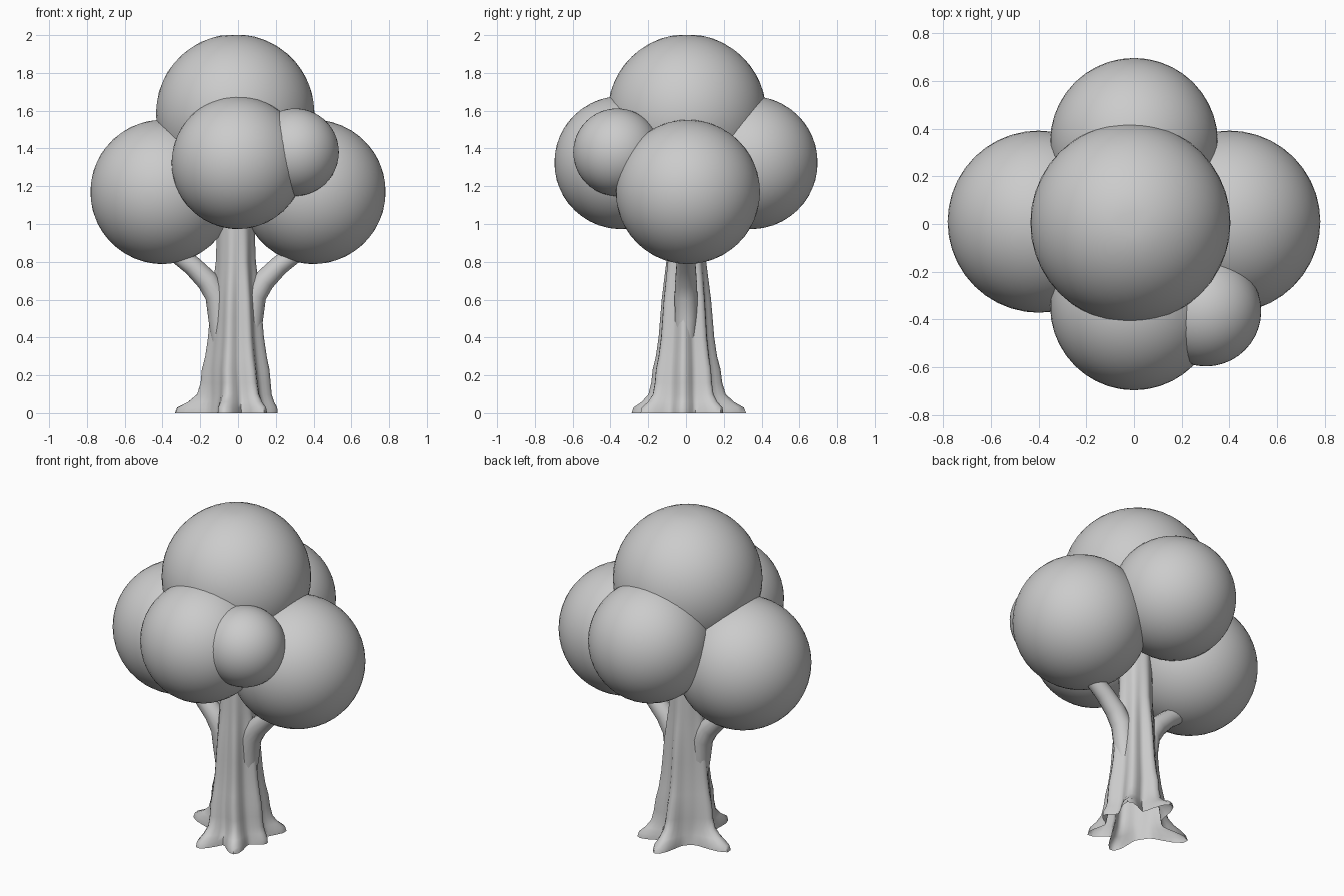
import bpy, bmesh, math
from mathutils import Vector

if "Cube" in bpy.data.objects:
    bpy.data.objects.remove(bpy.data.objects["Cube"])

grey = bpy.data.materials.new("light_grey")
grey.diffuse_color = (0.6, 0.6, 0.6, 1)
grey.use_nodes = True
grey.node_tree.nodes["Principled BSDF"].inputs["Base Color"].default_value = grey.diffuse_color


def finish(name, bm, angle=60):
    bmesh.ops.recalc_face_normals(bm, faces=bm.faces)
    me = bpy.data.meshes.new(name)
    bm.to_mesh(me)
    bm.free()
    me.materials.append(grey)
    ob = bpy.data.objects.new(name, me)
    bpy.context.collection.objects.link(ob)
    bpy.ops.object.select_all(action='DESELECT')
    ob.select_set(True)
    bpy.context.view_layer.objects.active = ob
    bpy.ops.object.shade_smooth_by_angle(angle=math.radians(angle))
    return ob


def loft(name, rings, cap_top=True):
    bm = bmesh.new()
    vs = [[bm.verts.new(p) for p in ring] for ring in rings]
    n = len(vs[0])
    for a, b in zip(vs, vs[1:]):
        for i in range(n):
            j = (i + 1) % n
            bm.faces.new((a[i], a[j], b[j], b[i]))
    if cap_top:
        bm.faces.new(vs[-1])
    return finish(name, bm)


def lerp(table, z):
    for (z0, v0), (z1, v1) in zip(table, table[1:]):
        if z <= z1:
            return v0 + (v1 - v0) * (z - z0) / (z1 - z0)
    return table[-1][1]


# foliage balls: name, centre, radius
balls = [
    ("foliage_top", (-0.015, 0.005, 1.585), 0.42),
    ("foliage_left", (-0.40, 0.01, 1.17), 0.382),
    ("foliage_right", (0.40, 0.01, 1.17), 0.382),
    ("foliage_front", (0, -0.345, 1.325), 0.352),
    ("foliage_back", (0, 0.345, 1.325), 0.352),
    ("foliage_small", (0.302, -0.365, 1.38), 0.232),
]
for name, c, r in balls:
    bm = bmesh.new()
    bmesh.ops.create_icosphere(bm, subdivisions=4, radius=r)
    bmesh.ops.translate(bm, verts=bm.verts, vec=c)
    # keep the crown at exactly two units
    for v in bm.verts:
        v.co.z = min(v.co.z, 2.0)
    finish(name, bm)

# fluted trunk flaring into uneven roots, open underneath
roots = [(-0.34, 0.06), (-0.08, -0.29), (0.14, -0.24),
         (0.21, -0.02), (0.20, 0.19), (-0.01, 0.32)]
core = [(0, .155), (.1, .14), (.2, .135), (.4, .115), (.6, .105), (.8, .095), (1.25, .09)]
flute = [(0, .0), (.1, .03), (.2, .045), (.4, .035), (.6, .028), (.8, .012), (1.25, 0)]
flare = [(0, 1), (.03, .9), (.06, .55), (.1, .25), (.16, .1), (.3, 0), (1.25, 0)]


def trunk_point(a, z):
    r = lerp(core, z)
    lobe = 0
    for x, y in roots:
        d = (a - math.atan2(y, x) + math.pi) % (2 * math.pi) - math.pi
        g = math.exp(-(d / 0.27) ** 2)
        lobe = max(lobe, g * (lerp(flute, z) + lerp(flare, z) * (math.hypot(x, y) - 0.155)))
    r += lobe
    return (-0.012 * min(1, z * 4) + r * math.cos(a), r * math.sin(a), z)


levels = [0, .03, .06, .1, .16, .23, .3, .4, .5, .6, .7, .8, 1.0, 1.25]
N = 60
loft("trunk", [[trunk_point(2 * math.pi * i / N, z) for i in range(N)] for z in levels])

# side branches that leave the trunk and reach into the foliage
for side, name in ((-1, "branch_left"), (1, "branch_right")):
    path = [(.07, .3, .045), (.085, .5, .06), (.10, .62, .062),
            (.15, .70, .058), (.23, .78, .052), (.36, .88, .048)]
    rings = []
    for k, (x, z, r) in enumerate(path):
        p, q = path[max(k - 1, 0)], path[min(k + 1, len(path) - 1)]
        t = Vector((q[0] - p[0], 0, q[1] - p[1])).normalized()
        u = Vector((t.z, 0, -t.x))
        ring = []
        for i in range(14):
            a = 2 * math.pi * i / 14
            w = Vector((x, 0, z)) + u * r * math.cos(a) + Vector((0, r * math.sin(a), 0))
            ring.append((side * w.x - 0.012, w.y, w.z))
        rings.append(ring)
    loft(name, rings)
